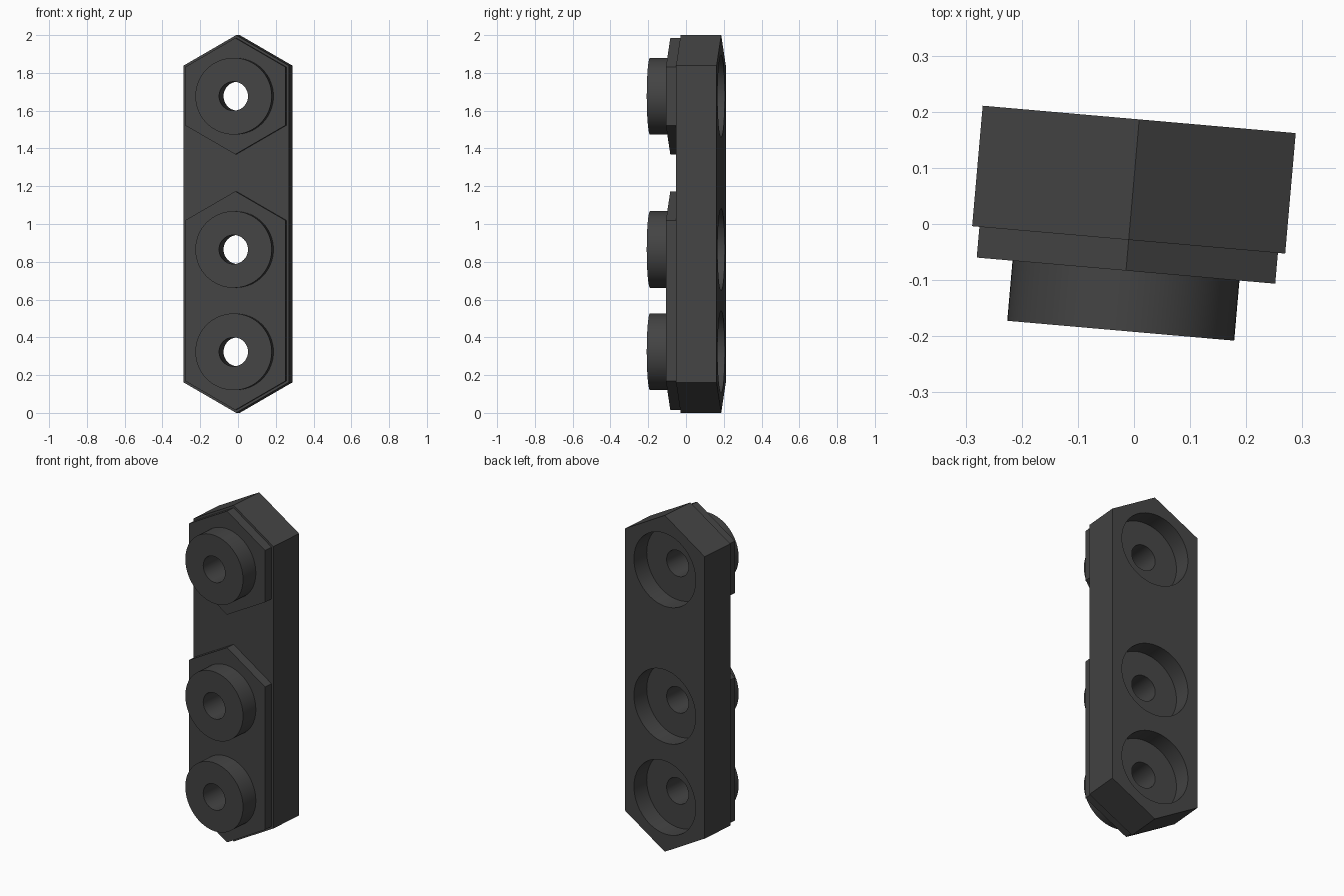
import bpy, bmesh, math

if "Cube" in bpy.data.objects:
    bpy.data.objects.remove(bpy.data.objects["Cube"])

TILT = math.radians(-5)          # whole part is turned slightly about z
CX = -0.007                      # centre line before turning
BOTTOM, MIDDLE, TOP = 0.3233, 0.865, 1.6767
CENTRES = (BOTTOM, MIDDLE, TOP)

grey = bpy.data.materials.new("dark grey")
grey.diffuse_color = (0.057, 0.057, 0.057, 1)
grey.use_nodes = True
grey.node_tree.nodes["Principled BSDF"].inputs["Base Color"].default_value = grey.diffuse_color


def prism(name, outline, y0, y1):
    """Extrude an xz outline from y0 (front) to y1 (back)."""
    bm = bmesh.new()
    face = bm.faces.new([bm.verts.new((CX + x, y0, z)) for x, z in outline])
    new = bmesh.ops.extrude_face_region(bm, geom=[face])["geom"]
    bmesh.ops.translate(bm, vec=(0, y1 - y0, 0),
                        verts=[v for v in new if isinstance(v, bmesh.types.BMVert)])
    bmesh.ops.recalc_face_normals(bm, faces=bm.faces)
    me = bpy.data.meshes.new(name)
    bm.to_mesh(me)
    bm.free()
    me.materials.append(grey)
    ob = bpy.data.objects.new(name, me)
    bpy.context.collection.objects.link(ob)
    return ob


def long_hex(apothem, low, high):
    """Hexagon stretched between two centre heights."""
    r = apothem / math.cos(math.pi / 6)
    return [(0, low - r), (apothem, low - r / 2), (apothem, high + r / 2),
            (0, high + r), (-apothem, high + r / 2), (-apothem, low - r / 2)]


def circle(radius, zc, n=64):
    return [(radius * math.cos(2 * math.pi * i / n),
             zc + radius * math.sin(2 * math.pi * i / n)) for i in range(n)]


# Main bar
bar = prism("connector_bar", long_hex(0.28, BOTTOM, TOP), -0.029, 0.1865)

# Raised front plates and round bosses, sunk a little into what carries them
added = [prism("long_plate", long_hex(0.267, BOTTOM, MIDDLE), -0.084, -0.01),
         prism("short_plate", long_hex(0.267, TOP, TOP), -0.084, -0.01)]
added += [prism("boss", circle(0.203, z), -0.1915, -0.06) for z in CENTRES]

# Back sockets and through holes
cutters = [prism("socket_cutter", circle(0.217, z), 0.079, 0.25) for z in CENTRES]
cutters += [prism("hole_cutter", circle(0.077, z, 48), -0.3, 0.3) for z in CENTRES]

for helpers, operation in ((added, 'UNION'), (cutters, 'DIFFERENCE')):
    for helper in helpers:
        mod = bar.modifiers.new(helper.name, 'BOOLEAN')
        mod.operation = operation
        mod.solver = 'EXACT'
        mod.object = helper

# Bake the booleans and drop the helpers
bpy.context.view_layer.update()
baked = bpy.data.meshes.new_from_object(
    bar.evaluated_get(bpy.context.evaluated_depsgraph_get()))
bar.modifiers.clear()
bar.data = baked
baked.materials.clear()
baked.materials.append(grey)
for poly in baked.polygons:
    poly.material_index = 0
for helper in added + cutters:
    bpy.data.objects.remove(helper)

bar.rotation_euler.z = TILT
bpy.ops.object.select_all(action='DESELECT')
bar.select_set(True)
bpy.context.view_layer.objects.active = bar
bpy.ops.object.shade_smooth_by_angle(angle=math.radians(30))
